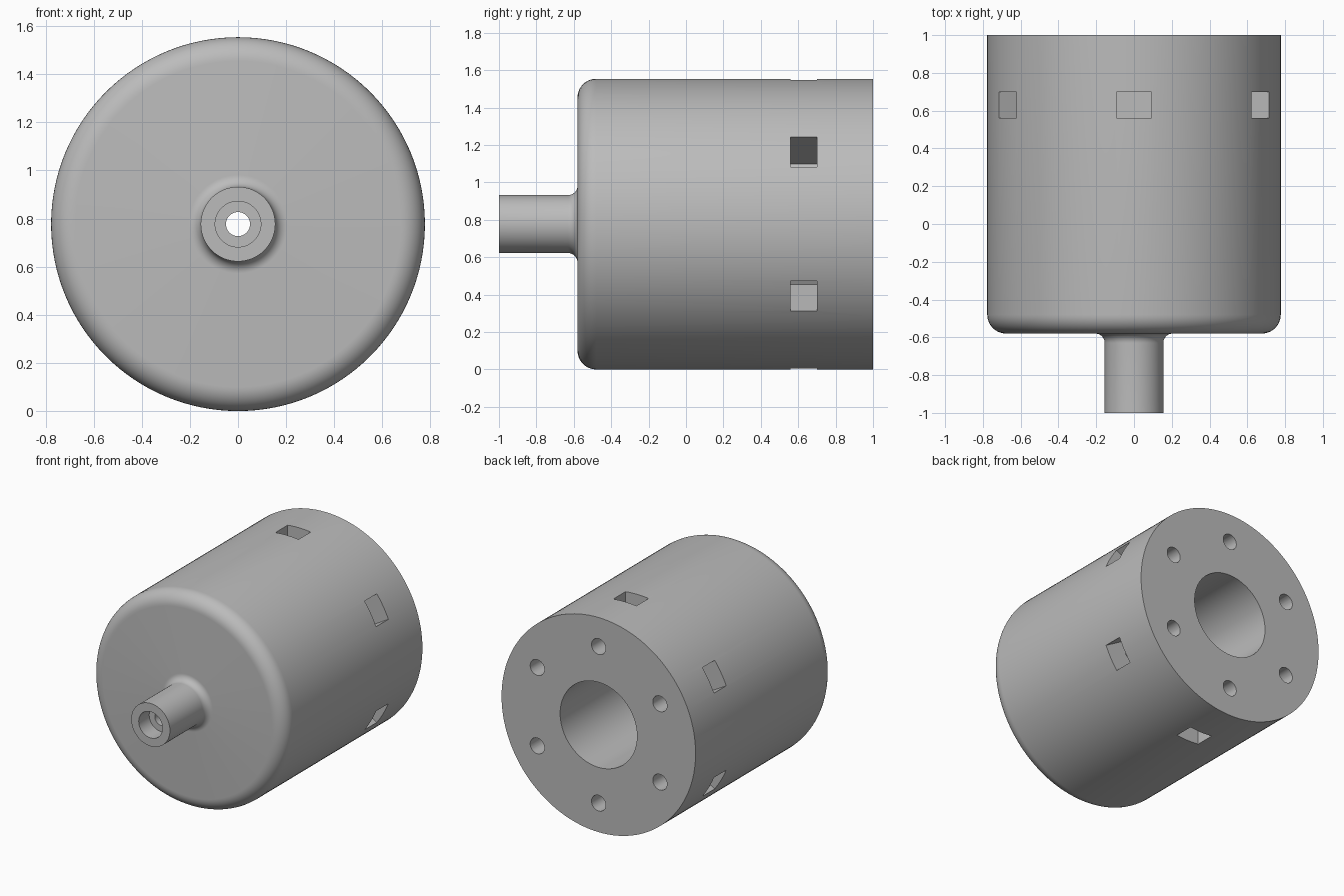
import bpy, bmesh
from math import sin, cos, pi, radians
from mathutils import Matrix, Vector

cube = bpy.data.objects.get("Cube")
if cube:
    bpy.data.objects.remove(cube, do_unlink=True)

R = 0.777            # body radius, also the height of the axis
STEM, BORE = 0.155, 0.308
FRONT = -0.58        # front face of the body
SEGMENTS = 128

grey = bpy.data.materials.new("machined grey")
grey.use_nodes = True
colour = (0.5, 0.5, 0.5, 1)
grey.diffuse_color = colour
grey.node_tree.nodes["Principled BSDF"].inputs["Base Color"].default_value = colour


def make_object(name, bm):
    bmesh.ops.recalc_face_normals(bm, faces=bm.faces)
    mesh = bpy.data.meshes.new(name)
    bm.to_mesh(mesh)
    bm.free()
    mesh.materials.append(grey)
    obj = bpy.data.objects.new(name, mesh)
    bpy.context.collection.objects.link(obj)
    return obj


def arc(r, y, radius, start, end, steps=10):
    """Fillet points as (distance from axis, y)."""
    angles = [radians(start + (end - start) * i / steps) for i in range(steps + 1)]
    return [(r + radius * cos(a), y + radius * sin(a)) for a in angles]


# Housing: one closed profile turned around the y axis
profile = [(0.05, -0.88), (0.095, -0.88), (0.095, -1), (STEM, -1)]
profile += arc(STEM + 0.05, FRONT - 0.05, 0.05, 180, 90)
profile += arc(R - 0.1, FRONT + 0.1, 0.1, -90, 0)
profile += [(R, 1), (BORE, 1), (BORE, -0.38), (0.05, -0.38)]

bm = bmesh.new()
rings = []
for i in range(SEGMENTS):
    a = 2 * pi * i / SEGMENTS
    rings.append([bm.verts.new((r * sin(a), y, R + r * cos(a))) for r, y in profile])
for i, ring in enumerate(rings):
    after = rings[(i + 1) % SEGMENTS]
    for j in range(len(profile)):
        k = (j + 1) % len(profile)
        bm.faces.new((ring[j], ring[k], after[k], after[j]))
housing = make_object("motor_housing", bm)

# Cutters: six nut pockets in the side and six bolt holes in the back face
pockets, holes = bmesh.new(), bmesh.new()
for i in range(6):
    turn = Matrix.Translation((0, 0, R)) @ Matrix.Rotation(i * pi / 3, 4, 'Y')
    size = Matrix.Diagonal((0.185, 0.14, 0.4, 1))
    bmesh.ops.create_cube(pockets, size=1,
                          matrix=turn @ Matrix.Translation((0, 0.63, 0.685)) @ size)
    bmesh.ops.create_cone(holes, cap_ends=True, segments=32,
                          radius1=0.057, radius2=0.057, depth=0.7,
                          matrix=turn @ Matrix.Translation((0, 0.8, 0.567))
                          @ Matrix.Rotation(pi / 2, 4, 'X'))

bpy.context.view_layer.objects.active = housing
for name, bm in (("nut_pocket_cutter", pockets), ("bolt_hole_cutter", holes)):
    cutter = make_object(name, bm)
    cutter.hide_render = True
    cut = housing.modifiers.new(name, 'BOOLEAN')
    cut.operation = 'DIFFERENCE'
    cut.solver = 'EXACT'
    cut.object = cutter
    bpy.ops.object.modifier_apply(modifier=cut.name)
    bpy.data.objects.remove(cutter, do_unlink=True)

bpy.ops.object.select_all(action='DESELECT')
housing.select_set(True)
bpy.ops.object.shade_smooth_by_angle(angle=radians(30))
